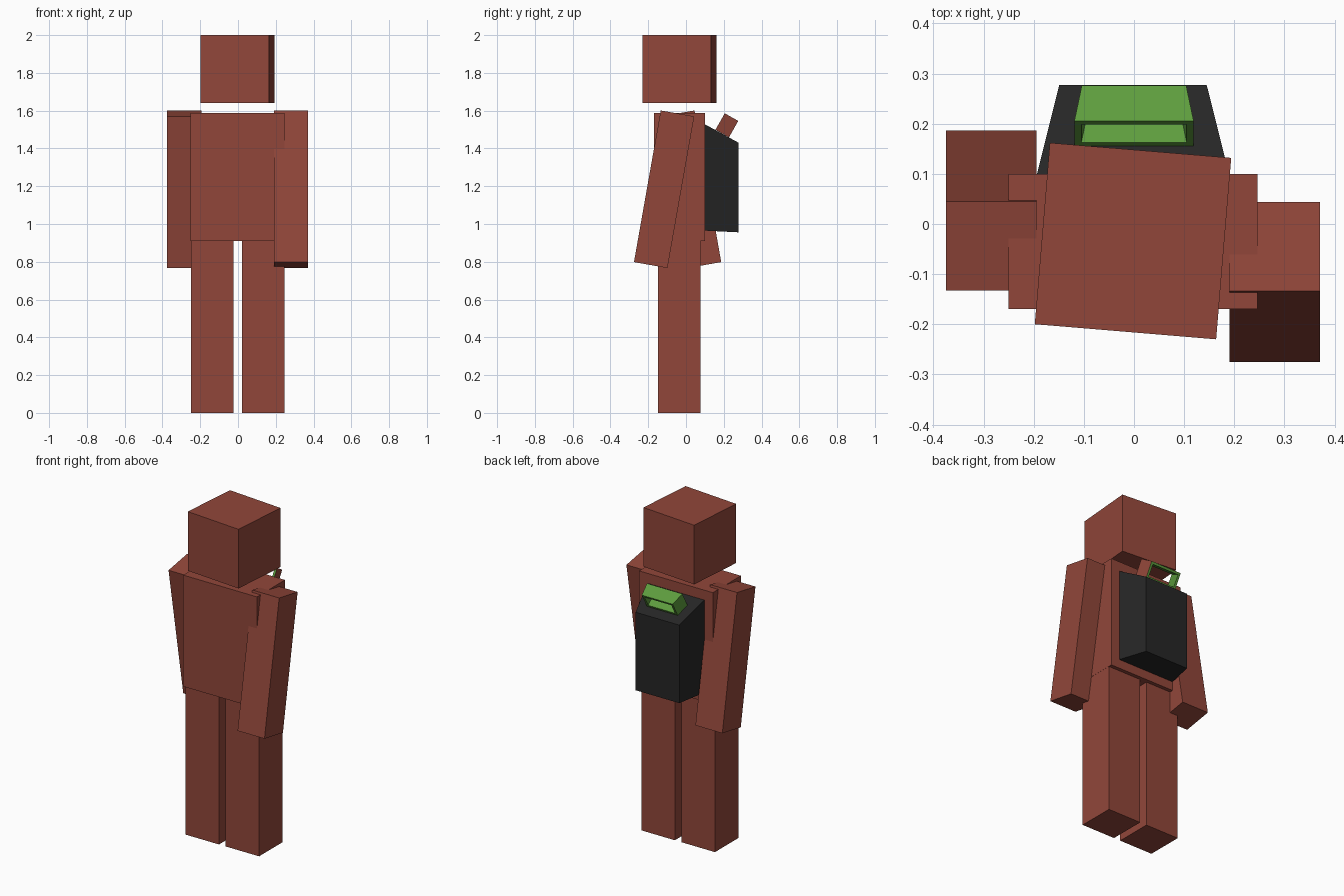
import bpy, bmesh, math
from mathutils import Vector

default = bpy.data.objects.get("Cube")
if default:
    bpy.data.objects.remove(default, do_unlink=True)


def material(name, rgb):
    m = bpy.data.materials.new(name)
    m.use_nodes = True
    m.diffuse_color = (*rgb, 1)
    m.node_tree.nodes["Principled BSDF"].inputs["Base Color"].default_value = (*rgb, 1)
    return m


BROWN = material("reddish brown", (0.285, 0.062, 0.042))
BLACK = material("charcoal", (0.019, 0.019, 0.019))
GREEN = material("leaf green", (0.112, 0.335, 0.048))


def finish(name, bm, *mats):
    bmesh.ops.recalc_face_normals(bm, faces=bm.faces)
    mesh = bpy.data.meshes.new(name)
    bm.to_mesh(mesh)
    bm.free()
    for m in mats:
        mesh.materials.append(m)
    ob = bpy.data.objects.new(name, mesh)
    bpy.context.scene.collection.objects.link(ob)
    return ob


def box(name, centre, size, mat, rot=(0, 0, 0)):
    bm = bmesh.new()
    bmesh.ops.create_cube(bm, size=1)
    bmesh.ops.scale(bm, vec=size, verts=bm.verts)
    ob = finish(name, bm, mat)
    ob.location = centre
    ob.rotation_euler = [math.radians(a) for a in rot]
    return ob


# Body
CX = -0.002
box("head", (CX, -0.034, 1.82), (0.363, 0.363, 0.36), BROWN, (0, 0, -4.75))
box("torso", (CX, -0.035, 1.249), (0.497, 0.27, 0.678), BROWN)

# Limbs: the arms swing in opposite directions
for side, s in (("left", 1), ("right", -1)):
    box(side + "_leg", (CX + s * 0.135, -0.035, 0.455), (0.225, 0.225, 0.91), BROWN)
    box(side + "_arm", (CX + s * 0.2825, -0.0445 - s * 0.0715, 1.184),
        (0.181, 0.18, 0.815), BROWN, (-s * 10, 0, 0))

# Backpack: tapers towards the back, with a sloping lid
bm = bmesh.new()
rings = []
for y, half, low, high in ((0.098, 0.192, 0.965, 1.529), (0.277, 0.147, 0.956, 1.431)):
    rings.append([bm.verts.new((CX + sx * half, y, z))
                  for sx, z in ((-1, low), (1, low), (1, high), (-1, high))])
bm.faces.new(rings[0])
bm.faces.new(rings[1])
for i in range(4):
    j = (i + 1) % 4
    bm.faces.new((rings[0][i], rings[0][j], rings[1][j], rings[1][i]))
finish("backpack", bm, BLACK)

# Handle: a rectangular frame lying on the lid, open to front and back
SLOPE = math.radians(29.5)
ORIGIN = Vector((0, 0.156, 1.499))
ALONG = Vector((0, math.cos(SLOPE), -math.sin(SLOPE)))
UP = Vector((0, math.sin(SLOPE), math.cos(SLOPE)))
HEIGHT, LENGTH, THICK = 0.1, 0.082, 0.014

bm = bmesh.new()


def frame_ring(distance, half, inset):
    w = half - inset
    return [bm.verts.new(ORIGIN + ALONG * distance + UP * h + Vector((x, 0, 0)))
            for x, h in ((-w, inset), (w, inset), (w, HEIGHT - inset), (-w, HEIGHT - inset))]


front_out, front_in = frame_ring(0, 0.119, 0), frame_ring(0, 0.119, THICK)
back_out, back_in = frame_ring(LENGTH, 0.104, 0), frame_ring(LENGTH, 0.104, THICK)
for a, b in ((front_out, front_in), (front_in, back_in),
             (back_in, back_out), (back_out, front_out)):
    for i in range(4):
        j = (i + 1) % 4
        bm.faces.new((a[i], a[j], b[j], b[i]))
bmesh.ops.recalc_face_normals(bm, faces=bm.faces)
# The outer face on the left end is brown
for f in bm.faces:
    f.material_index = int(f.normal.x > 0.8 and f.calc_center_median().x > 0)
finish("backpack_handle", bm, GREEN, BROWN)
